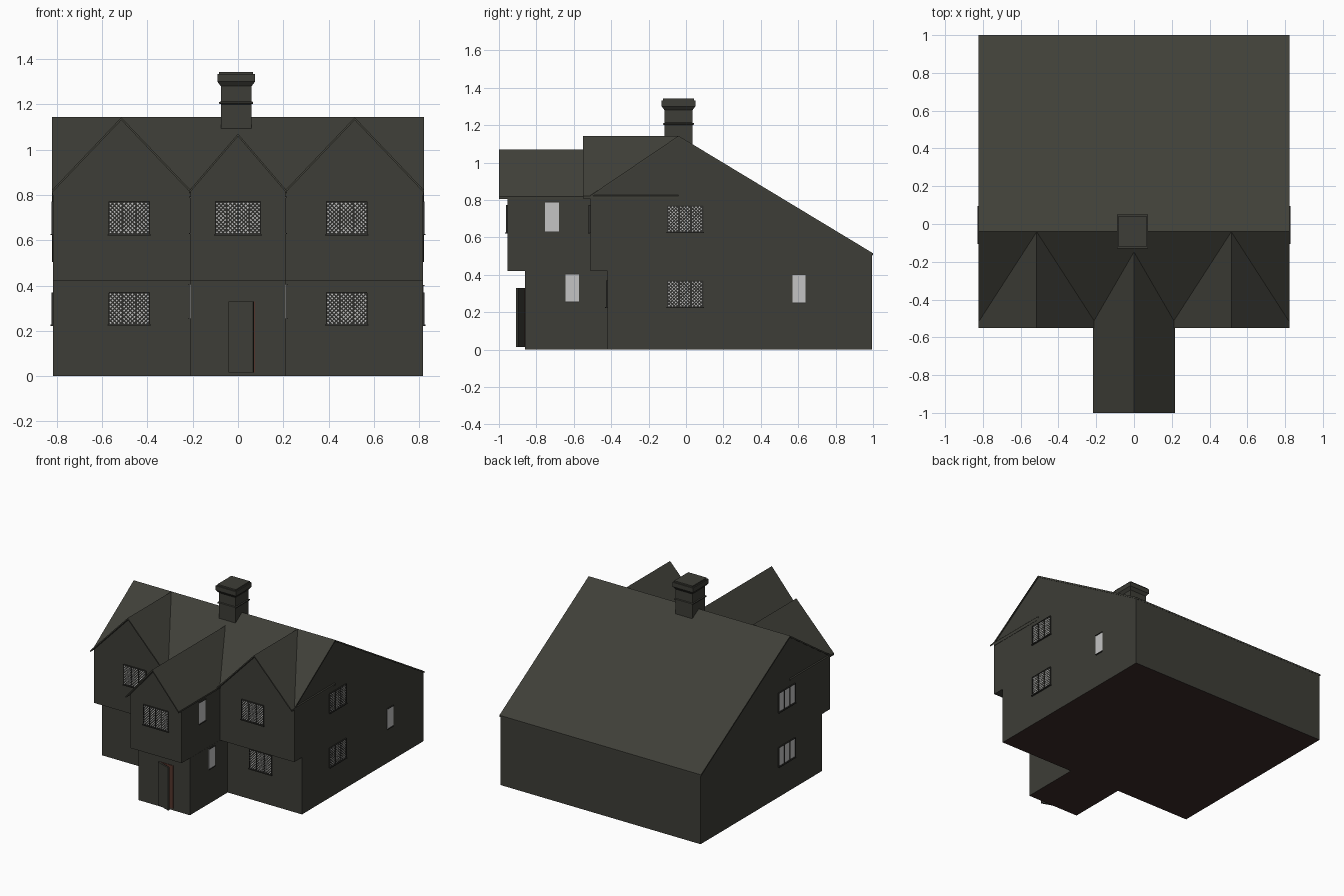
import bpy, bmesh
from mathutils import Matrix, Vector

cube = bpy.data.objects.get("Cube")
if cube:
    bpy.data.objects.remove(cube, do_unlink=True)


def material(name, rgb):
    m = bpy.data.materials.new(name)
    m.use_nodes = True
    m.diffuse_color = (*rgb, 1)
    bsdf = m.node_tree.nodes["Principled BSDF"]
    bsdf.inputs["Base Color"].default_value = (*rgb, 1)
    bsdf.inputs["Roughness"].default_value = 0.9
    return m


WALL = material("weathered_wall", (0.047, 0.047, 0.038))
ROOF = material("grey_roof", (0.05, 0.05, 0.04))
TRIM = material("dark_trim", (0.03, 0.03, 0.026))
GLASS = material("pale_glass", (0.55, 0.55, 0.55))
FLOOR = material("brown_floor", (0.042, 0.024, 0.021))
DOOR = material("red_brown_wood", (0.09, 0.035, 0.025))


def finish(name, bm, mats):
    bmesh.ops.recalc_face_normals(bm, faces=bm.faces)
    me = bpy.data.meshes.new(name)
    bm.to_mesh(me)
    bm.free()
    for m in mats:
        me.materials.append(m)
    ob = bpy.data.objects.new(name, me)
    bpy.context.scene.collection.objects.link(ob)
    return ob


def prism(name, profile, axis, lo, hi, mats):
    """Extrude a (horizontal, z) profile along x or y; ground faces use slot 1."""
    bm = bmesh.new()
    place = (lambda a, z, t: (t, a, z)) if axis == "x" else (lambda a, z, t: (a, t, z))
    face = bm.faces.new([bm.verts.new(place(a, z, lo)) for a, z in profile])
    ext = bmesh.ops.extrude_face_region(bm, geom=[face])
    step = Vector(place(0, 0, hi - lo))
    bmesh.ops.translate(bm, vec=step, verts=[v for v in ext["geom"] if isinstance(v, bmesh.types.BMVert)])
    if len(mats) > 1:
        for f in bm.faces:
            if all(v.co.z < 0.001 for v in f.verts):
                f.material_index = 1
    return finish(name, bm, mats)


def sheet(name, ridge_line, axis, lo, hi, t=0.012):
    """Bent roof sheet with a little thickness."""
    under = [(a, z - t) for a, z in reversed(ridge_line)]
    return prism(name, ridge_line + under, axis, lo, hi, [ROOF])


def add_box(bm, lo, hi, slot=0):
    lo, hi = Vector(lo), Vector(hi)
    mat = Matrix.Translation((lo + hi) / 2) @ Matrix.Diagonal((*(hi - lo), 1))
    verts = bmesh.ops.create_cube(bm, size=1, matrix=mat)["verts"]
    for f in {f for v in verts for f in v.link_faces}:
        f.material_index = slot


def window(name, centre, normal, w, h, panes, style):
    """Framed window: leaded (diamond panes) or plain (clear glass)."""
    bm = bmesh.new()
    x, y, bar = w / 2, h / 2, 0.005
    add_box(bm, (-x, -y, -0.003), (x, y, 0.003), 1 if style == "plain" else 0)
    for s in (-1, 1):
        add_box(bm, (-x, s * y - bar / 2, 0), (x, s * y + bar / 2, 0.008))
    if panes > 1:
        for i in range(panes + 1):
            u = -x + w * i / panes
            add_box(bm, (u - bar / 2, -y, 0), (u + bar / 2, y, 0.008))
        add_box(bm, (-x - bar, -y - bar, 0), (x + bar, -y, 0.012))
    # leaded panes as small staggered diamonds
    if style == "leaded":
        r, pitch = 0.0048, 0.009
        pane = w / panes
        cols, rows = int((pane - 0.012) / pitch), int((h - 0.012) / pitch)
        for p in range(panes):
            mid = -x + pane * (p + 0.5)
            for i in range(cols + 1):
                for j in range(rows + 1):
                    if (i + j) % 2:
                        continue
                    u, v = mid + (i - cols / 2) * pitch, (j - rows / 2) * pitch
                    quad = [(u - r, v), (u, v - r), (u + r, v), (u, v + r)]
                    bm.faces.new([bm.verts.new((a, b, 0.005)) for a, b in quad]).material_index = 1
    n = Vector(normal)
    up = Vector((0, 0, 1))
    side = up.cross(n)
    turn = Matrix((side, up, n)).transposed().to_4x4()
    bm.transform(Matrix.Translation(centre) @ turn)
    me_ob = finish(name, bm, [TRIM, GLASS])
    return me_ob


# Main house with overhanging upper storey and long rear slope
prism("main_house", [(-0.42, 0), (0.995, 0), (0.995, 0.508), (-0.04, 1.132), (-0.51, 0.815),
                     (-0.51, 0.42), (-0.42, 0.42)], "x", -0.816, 0.816, [WALL, FLOOR])
sheet("main_roof", [(-0.51, 0.825), (-0.04, 1.143), (1.0, 0.515)], "x", -0.822, 0.822)

# Twin front gables
for label, cx in (("right", -0.515), ("left", 0.515)):
    prism(label + "_gable_wall", [(cx - 0.303, 0.80), (cx + 0.303, 0.80), (cx + 0.303, 0.815),
                                  (cx, 1.133), (cx - 0.303, 0.815)], "y", -0.512, -0.05, [WALL])
    sheet(label + "_gable_roof", [(cx - 0.307, 0.82), (cx, 1.142), (cx + 0.307, 0.82)], "y", -0.55, -0.04)

# Two-storey porch with a jettied upper room
prism("porch_lower", [(-0.21, 0), (0.21, 0), (0.21, 0.42), (-0.21, 0.42)], "y", -0.86, -0.41, [WALL, FLOOR])
prism("porch_upper", [(-0.209, 0.42), (0.209, 0.42), (0.209, 0.815), (0, 1.062), (-0.209, 0.815)],
      "y", -0.955, -0.2, [WALL])
sheet("porch_roof", [(-0.216, 0.818), (0, 1.07), (0.216, 0.818)], "y", -1.0, -0.145)

# Doorway and door standing ajar
bm = bmesh.new()
add_box(bm, (-0.04, -0.864, 0.015), (0.075, -0.858, 0.33))
finish("doorway", bm, [DOOR])
bm = bmesh.new()
add_box(bm, (0, -0.006, 0.015), (0.115, 0.006, 0.33))
bm.transform(Matrix.Translation((-0.04, -0.866, 0)) @ Matrix.Rotation(-0.33, 4, "Z"))
finish("door", bm, [WALL])

# Chimney: stacked square sections from the shaft to the cap
bm = bmesh.new()
previous = None
for grow, z in ((0, 1.05), (0, 1.2), (0.007, 1.203), (0.007, 1.21), (0, 1.213), (0, 1.28),
                (0.015, 1.3), (0.015, 1.333), (0.007, 1.333), (0.007, 1.343)):
    hx, hy = 0.068 + grow, 0.075 + grow
    ring = [bm.verts.new((-0.008 + sx * hx, -0.04 + sy * hy, z))
            for sx, sy in ((-1, -1), (1, -1), (1, 1), (-1, 1))]
    if previous:
        for i in range(4):
            k = (i + 1) % 4
            bm.faces.new((previous[i], previous[k], ring[k], ring[i]))
    else:
        bm.faces.new(ring[::-1])
    previous = ring
bm.faces.new(previous)
finish("chimney", bm, [WALL])

# Front windows
FRONT = (0, -1, 0)
for label, s in (("right", -1), ("left", 1)):
    window(label + "_upper_window", (s * 0.48, -0.512, 0.698), FRONT, 0.18, 0.145, 3, "leaded")
    window(label + "_lower_window", (s * 0.48, -0.42, 0.298), FRONT, 0.18, 0.14, 3, "leaded")
window("porch_front_window", (0, -0.955, 0.698), FRONT, 0.2, 0.145, 4, "leaded")

# End wall windows
for level, z in (("upper", 0.698), ("lower", 0.297)):
    window("left_end_" + level + "_window", (0.816, -0.005, z), (1, 0, 0), 0.19, 0.14, 3, "leaded")
    window("right_end_" + level + "_window", (-0.816, -0.005, z), (-1, 0, 0), 0.19, 0.14, 3, "plain")
window("left_end_small_window", (0.816, 0.605, 0.325), (1, 0, 0), 0.07, 0.15, 1, "plain")

# Porch side windows
for label, s in (("right", -1), ("left", 1)):
    window(label + "_porch_upper_window", (s * 0.209, -0.717, 0.71), (s, 0, 0), 0.075, 0.16, 1, "plain")
    window(label + "_porch_lower_window", (s * 0.21, -0.608, 0.33), (s, 0, 0), 0.07, 0.15, 1, "plain")
